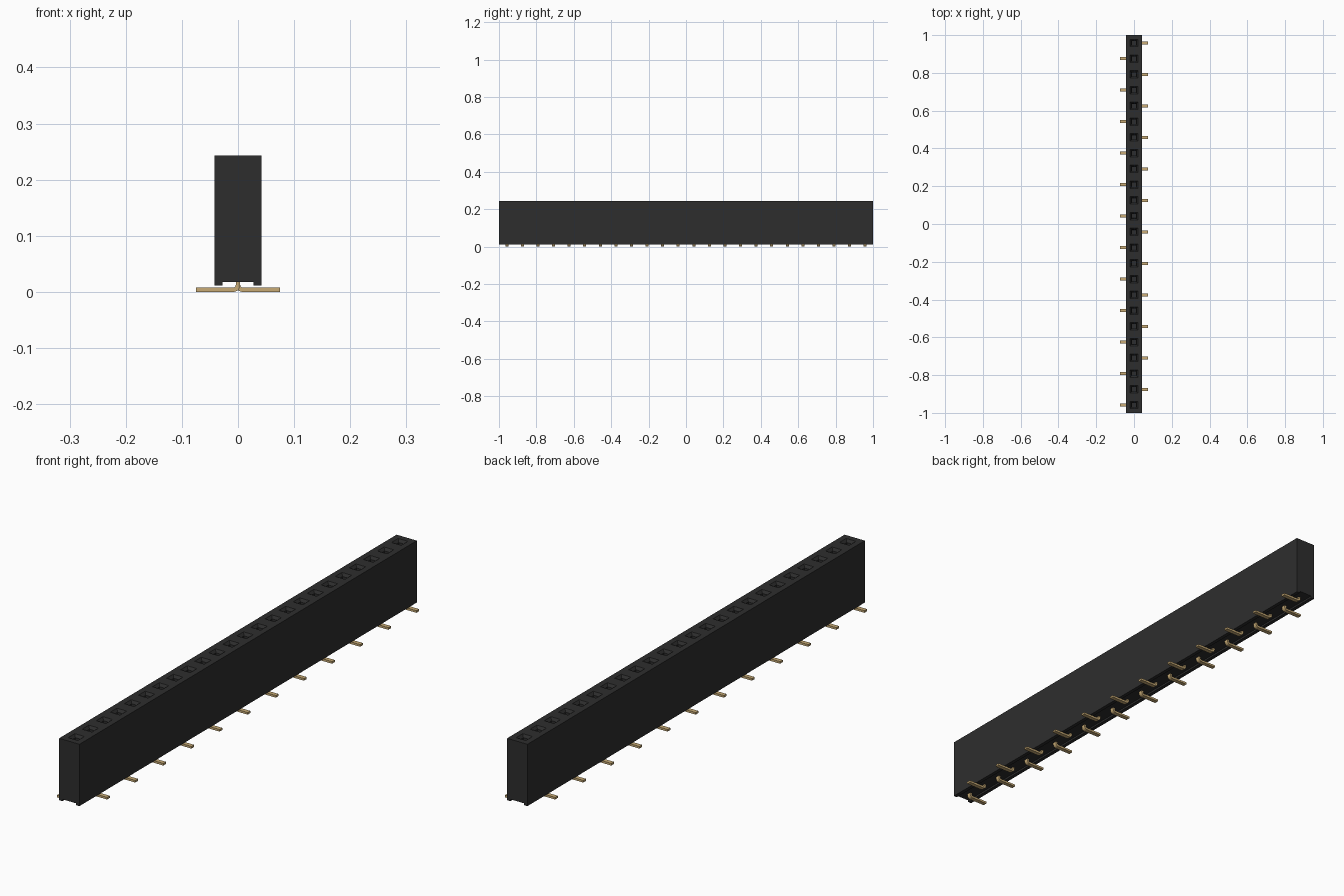
import bpy, bmesh, math

cube = bpy.data.objects.get("Cube")
if cube:
    bpy.data.objects.remove(cube, do_unlink=True)

COUNT = 24
PITCH = 2 / COUNT


def material(name, rgb):
    m = bpy.data.materials.new(name)
    m.use_nodes = True
    m.diffuse_color = (*rgb, 1)
    m.node_tree.nodes["Principled BSDF"].inputs["Base Color"].default_value = (*rgb, 1)
    return m


def finish(bm, name, mat):
    bmesh.ops.recalc_face_normals(bm, faces=bm.faces)
    mesh = bpy.data.meshes.new(name)
    bm.to_mesh(mesh)
    bm.free()
    mesh.materials.append(mat)
    obj = bpy.data.objects.new(name, mesh)
    bpy.context.collection.objects.link(obj)
    return obj


black = material("black plastic", (0.027, 0.027, 0.027))
gold = material("gold contact", (0.58, 0.41, 0.18))

# Housing: channelled section swept along y, one cell per socket
W, TOP, FOOT, CHANNEL, INNER = 0.042, 0.243, 0.011, 0.018, 0.028
half = [(W, TOP), (W, FOOT), (INNER, FOOT), (INNER, CHANNEL)]
section = half + [(-x, z) for x, z in reversed(half)]
bm = bmesh.new()
rings = [[bm.verts.new((x, -1 + i * PITCH, z)) for x, z in section]
         for i in range(COUNT + 1)]
tops = []
n = len(section)
for a, b in zip(rings, rings[1:]):
    for k in range(n):
        j = (k + 1) % n
        f = bm.faces.new((a[k], a[j], b[j], b[k]))
        if k == n - 1:
            tops.append(f)
bm.faces.new(rings[0])
bm.faces.new(rings[-1])
bmesh.ops.recalc_face_normals(bm, faces=bm.faces)

# Sockets: square mouth, funnel, then a deep shaft
for thickness, depth in ((0.022, 0), (0.008, -0.01), (0.0005, -0.14)):
    bmesh.ops.inset_individual(bm, faces=tops, thickness=thickness, depth=depth,
                               use_even_offset=True)
finish(bm, "housing", black)


# Leads: bent strip, rising into the housing and running out to one side
T, R, REACH, WIDTH = 0.008, 0.004, 0.075, 0.016


def arc(radius):
    cx, cz = T / 2 + R, T + R
    return [(cx - radius * math.cos(t), cz - radius * math.sin(t))
            for t in (i * math.pi / 10 for i in range(6))]


outline = ([(-T / 2, 0.05)] + arc(R + T) + [(REACH, 0), (REACH, T)]
           + arc(R)[::-1] + [(T / 2, 0.05)])

for i in range(COUNT):
    side = 1 if i % 2 == 0 else -1
    y = 1 - (i + 0.5) * PITCH
    bm = bmesh.new()
    face = bm.faces.new([bm.verts.new((side * x, y - WIDTH / 2, z)) for x, z in outline])
    ext = bmesh.ops.extrude_face_region(bm, geom=[face])
    moved = [v for v in ext["geom"] if isinstance(v, bmesh.types.BMVert)]
    bmesh.ops.translate(bm, verts=moved, vec=(0, WIDTH, 0))
    finish(bm, f"lead_{i + 1}", gold)
